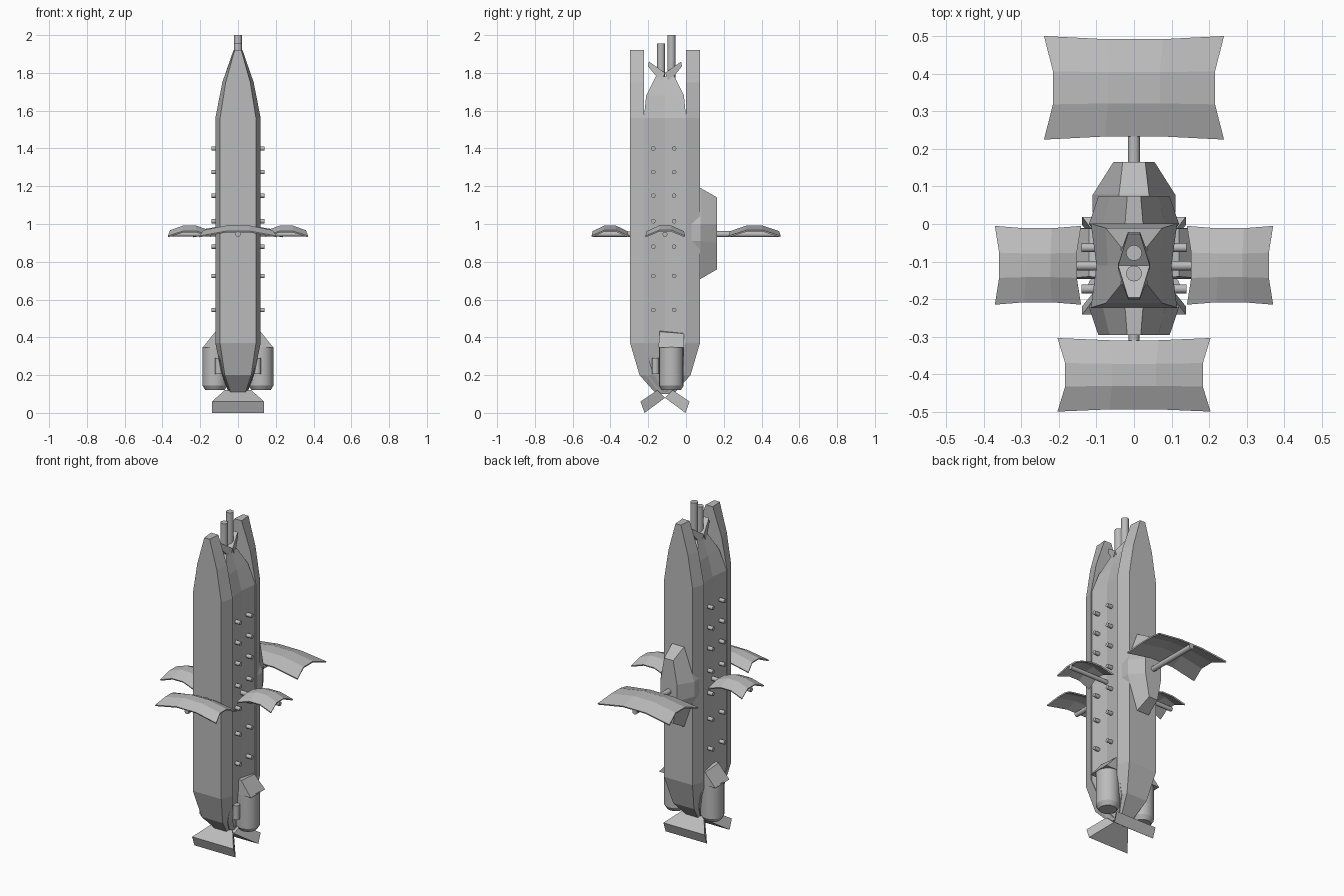
import bpy, bmesh, math
from mathutils import Vector

if "Cube" in bpy.data.objects:
    bpy.data.objects.remove(bpy.data.objects["Cube"])

CY = -0.111  # y of the hull axis
grey = bpy.data.materials.new("hull grey")
grey.diffuse_color = (0.5, 0.5, 0.5, 1)
grey.use_nodes = True
grey.node_tree.nodes["Principled BSDF"].inputs["Base Color"].default_value = grey.diffuse_color


def make(name, bm):
    bmesh.ops.recalc_face_normals(bm, faces=bm.faces[:])
    me = bpy.data.meshes.new(name)
    bm.to_mesh(me)
    bm.free()
    me.materials.append(grey)
    ob = bpy.data.objects.new(name, me)
    bpy.context.collection.objects.link(ob)
    return ob


def loft(name, rings):
    """Skin a list of equal-length rings and cap both ends."""
    bm = bmesh.new()
    vs = [[bm.verts.new(p) for p in r] for r in rings]
    n = len(vs[0])
    for a, b in zip(vs, vs[1:]):
        for i in range(n):
            j = (i + 1) % n
            bm.faces.new((a[i], a[j], b[j], b[i]))
    bm.faces.new(vs[0])
    bm.faces.new(vs[-1][::-1])
    return make(name, bm)


def rod(name, p, q, r, n=12, smooth=True):
    p, q = Vector(p), Vector(q)
    rot = (q - p).to_track_quat('Z', 'Y')
    ang = [2 * math.pi * i / n for i in range(n)]
    ob = loft(name, [[c + rot @ Vector((r * math.cos(a), r * math.sin(a), 0)) for a in ang]
                     for c in (p, q)])
    if smooth:
        for f in ob.data.polygons:
            f.use_smooth = len(f.vertices) == 4
    return ob


# Front and back hull slabs: z, outer width, inner width, outer and inner distance from axis
slab = [(0.11, 0.04, 0.05, 0.055, 0.0), (0.2, 0.07, 0.085, 0.135, 0.06),
        (0.37, 0.095, 0.12, 0.185, 0.111), (1.56, 0.095, 0.12, 0.185, 0.111),
        (1.75, 0.065, 0.083, 0.185, 0.111), (1.92, 0.018, 0.024, 0.185, 0.111)]
for s, side in ((-1, "front"), (1, "back")):
    loft(side + "_hull_slab", [[(-wo, CY + s * do, z), (wo, CY + s * do, z),
                                (wi, CY + s * di, z), (-wi, CY + s * di, z)]
                               for z, wo, wi, do, di in slab])

# Waisted middle hull: z, edge width, crease width, half depth
core = [(0.1, 0.045, 0.045, 0.03), (0.2, 0.08, 0.075, 0.1), (0.37, 0.115, 0.1, 0.112),
        (1.56, 0.115, 0.1, 0.112), (1.68, 0.075, 0.07, 0.1), (1.78, 0.035, 0.035, 0.05)]
loft("middle_hull", [[(-we, CY - d, z), (we, CY - d, z), (wc, CY, z),
                      (we, CY + d, z), (-we, CY + d, z), (-wc, CY, z)]
                     for z, we, wc, d in core])

# Tail fins and nose horns, splayed forward and back
for s, side in ((-1, "front"), (1, "back")):
    y = lambda d: CY + s * d
    loft(side + "_tail_fin", [
        [(-0.07, y(0.04), 0.12), (0.07, y(0.04), 0.12), (0.05, y(0.0), 0.08), (-0.05, y(0.0), 0.08)],
        [(-0.138, y(0.13), 0.06), (0.138, y(0.13), 0.06), (0.138, y(0.108), 0), (-0.138, y(0.108), 0)]])
    loft(side + "_nose_horn", [
        [(-0.042, y(0.0), 1.8), (0.042, y(0.0), 1.8), (0.042, y(0.02), 1.75), (-0.042, y(0.02), 1.75)],
        [(-0.016, y(0.085), 1.86), (0.016, y(0.085), 1.86), (0.016, y(0.09), 1.835), (-0.016, y(0.09), 1.835)]])

# Nose probes
rod("tall_probe", (0, -0.077, 1.7), (0, -0.077, 2.0), 0.021, 16)
rod("short_probe", (0, -0.132, 1.7), (0, -0.132, 1.955), 0.021, 16)

# Rows of side pegs
for s in (-1, 1):
    for y in (-0.173, -0.063):
        for z in (1.4, 1.275, 1.15, 1.015, 0.88, 0.725, 0.545):
            rod("side_peg", (s * 0.09, y, z), (s * 0.14, y, z), 0.012, 10)

# Faceted housing on the back
half_base = [(0.04, 1.19), (0.11, 1.0), (0.11, 0.91), (0.04, 0.71)]
half_top = [(0.03, 1.14), (0.055, 1.0), (0.055, 0.9), (0.03, 0.76)]
mirror = lambda h, y: [(x, y, z) for x, z in h] + [(-x, y, z) for x, z in reversed(h)]
loft("back_housing", [mirror(half_base, 0.03), mirror(half_base, 0.078), mirror(half_top, 0.165)])


# Folded panels, each a three by three domed shell
def panel(name, cx, cy, hx, hy):
    bm = bmesh.new()
    steps = (-1, -0.32, 0.32, 1)
    g = [[bm.verts.new((cx + u * hx * (1 if abs(v) == 1 else 0.9),
                        cy + v * hy * (1 if abs(u) == 1 else 0.94),
                        0.992 - 0.025 * (abs(u) == 1) - 0.03 * (abs(v) == 1)))
          for u in steps] for v in steps]
    for j in range(3):
        for i in range(3):
            bm.faces.new((g[j][i], g[j][i + 1], g[j + 1][i + 1], g[j + 1][i]))
    ob = make(name, bm)
    if ob.data.polygons[4].normal.z < 0:
        ob.data.flip_normals()
    m = ob.modifiers.new("thickness", 'SOLIDIFY')
    m.thickness = 0.008
    m.offset = -1


panel("front_panel", 0, -0.402, 0.204, 0.098)
panel("back_panel", 0, 0.363, 0.24, 0.138)
rod("front_panel_arm", (0, -0.2, 0.946), (0, -0.49, 0.946), 0.014)
rod("back_panel_arm", (0, 0.1, 0.946), (0, 0.49, 0.946), 0.016)
for s, side in ((-1, "left"), (1, "right")):
    panel(side + "_panel", s * 0.256, -0.11, 0.115, 0.105)
    rod(side + "_panel_arm", (s * 0.08, CY, 0.946), (s * 0.36, CY, 0.946), 0.013)

    # Engine pods beside the tail, with wedge shoulders and small tanks
    ex, ey, n = s * 0.122, -0.078, 16
    prof = [(0.05, 0.12), (0.066, 0.145), (0.066, 0.35)]
    pod = loft(side + "_engine", [[(ex + r * math.cos(2 * math.pi * i / n),
                                    ey + r * math.sin(2 * math.pi * i / n), z)
                                   for i in range(n)] for r, z in prof])
    for f in pod.data.polygons:
        f.use_smooth = len(f.vertices) == 4
    bpy.context.view_layer.objects.active = pod
    pod.select_set(True)
    bpy.ops.object.shade_smooth_by_angle(angle=math.radians(30))
    pod.select_set(False)
    loft(side + "_engine_shoulder", [
        [(s * 0.06, -0.146, 0.345), (s * 0.188, -0.146, 0.345),
         (s * 0.188, -0.01, 0.345), (s * 0.06, -0.01, 0.345)],
        [(s * 0.06, -0.146, 0.445), (s * 0.12, -0.14, 0.43),
         (s * 0.12, -0.012, 0.42), (s * 0.06, -0.012, 0.43)]])
    rod(side + "_small_tank", (s * 0.102, -0.162, 0.205), (s * 0.102, -0.162, 0.29), 0.02, 10)
